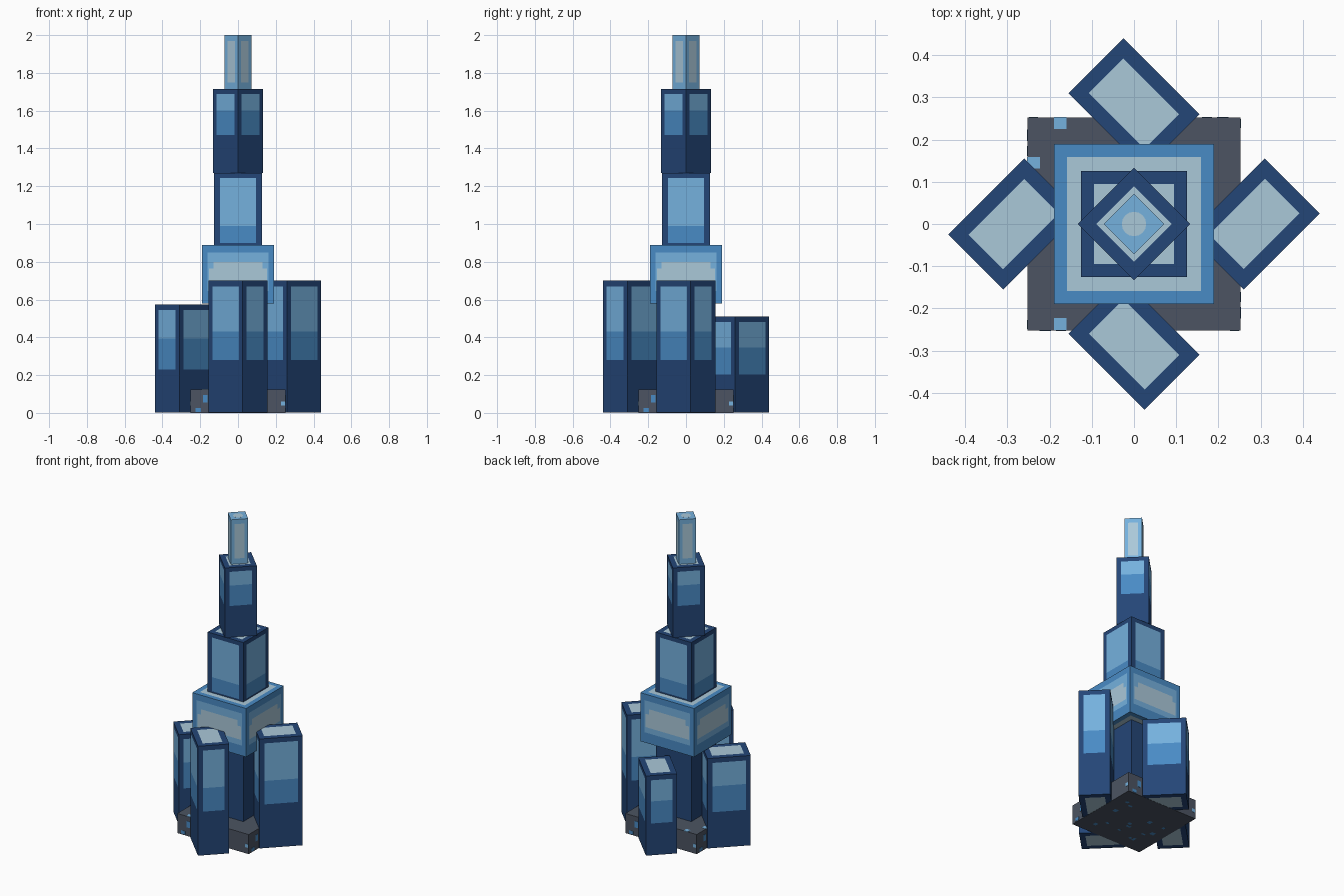
import bpy, bmesh, math, random
from mathutils import Vector, Matrix

if "Cube" in bpy.data.objects:
    bpy.data.objects.remove(bpy.data.objects["Cube"], do_unlink=True)


def make_material(name, rgb):
    lin = [((c / 255 + 0.055) / 1.055) ** 2.4 for c in rgb] + [1.0]
    m = bpy.data.materials.new(name)
    m.use_nodes = True
    m.diffuse_color = lin
    m.node_tree.nodes["Principled BSDF"].inputs["Base Color"].default_value = lin
    return m


NAVY, MID, LIGHT, PALE, GREY = range(5)
MATERIALS = [
    make_material("navy", (36, 70, 119)),
    make_material("medium blue", (73, 139, 197)),
    make_material("light blue", (117, 177, 222)),
    make_material("pale blue", (170, 200, 217)),
    make_material("slate grey", (76, 84, 98)),
]


def finish(bm, name, loc=(0, 0, 0), angle=0):
    me = bpy.data.meshes.new(name)
    bm.to_mesh(me)
    bm.free()
    for m in MATERIALS:
        me.materials.append(m)
    ob = bpy.data.objects.new(name, me)
    ob.location = loc
    ob.rotation_euler.z = math.radians(angle)
    bpy.context.collection.objects.link(ob)
    return ob


def block(name, size, z0, z1, main, panes=(), cap=None, loc=(0, 0), angle=0):
    """Box with painted panes cut into its sides: (inset, low, high, colour).
    cap = (inset, colour) paints the middle of the top and underside."""
    hx, hy = size[0] / 2, size[1] / 2
    bm = bmesh.new()
    bmesh.ops.create_cube(bm, size=1, matrix=Matrix.Translation((0, 0, (z0 + z1) / 2))
                          @ Matrix.Diagonal((size[0], size[1], z1 - z0, 1)))
    insets = {p[0] for p in panes} | ({cap[0]} if cap else set())
    cuts = [((0, 0, z), (0, 0, 1)) for z in {v for p in panes for v in p[1:3]}]
    for i in insets:
        for s in (-1, 1):
            cuts.append(((s * (hx - i), 0, 0), (1, 0, 0)))
            cuts.append(((0, s * (hy - i), 0), (0, 1, 0)))
    for co, no in cuts:
        bmesh.ops.bisect_plane(bm, geom=bm.verts[:] + bm.edges[:] + bm.faces[:],
                               dist=1e-5, plane_co=co, plane_no=no)
    bm.normal_update()
    for f in bm.faces:
        c, n = f.calc_center_median(), f.normal
        f.material_index = main
        if abs(n.z) > 0.5:
            if cap and abs(c.x) < hx - cap[0] and abs(c.y) < hy - cap[0]:
                f.material_index = cap[1]
            continue
        across, half = (c.y, hy) if abs(n.x) > 0.5 else (c.x, hx)
        for inset, low, high, colour in panes:
            if abs(across) < half - inset and low < c.z < high:
                f.material_index = colour
    return finish(bm, name, (loc[0], loc[1], 0), angle)


def fleck(name, centre, size, colour):
    bm = bmesh.new()
    bmesh.ops.create_cube(bm, size=1, matrix=Matrix.Translation(centre)
                          @ Matrix.Diagonal((*size, 1)))
    for f in bm.faces:
        f.material_index = colour
    return finish(bm, name)


# Stone base and the column rising from it
block("base", (0.505, 0.505), 0, 0.125, GREY)
block("core_column", (0.25, 0.25), 0.1, 0.6, NAVY)

# Four outer towers: centre, turn, height, height of the colour change
for side, loc, angle, h, split in (
        ("left", (0.285, 0), 45, 0.70, 0.43),
        ("right", (-0.285, 0), 45, 0.575, 0.395),
        ("front", (0, -0.285), -45, 0.70, 0.43),
        ("back", (0, 0.285), -45, 0.51, 0.345)):
    low = 0.40 * h
    block(side + "_tower", (0.255, 0.184), 0.001, h, NAVY,
          [(0.029, low, split, MID), (0.029, split, h - 0.03, LIGHT)],
          (0.034, PALE), loc, angle)

# Stacked centre tower
block("wide_stage", (0.38, 0.38), 0.58, 0.89, MID,
      [(0.028, 0.645, 0.85, LIGHT), (0.036, 0.68, 0.765, PALE),
       (0.06, 0.68, 0.80, PALE)], (0.031, PALE))
block("middle_stage", (0.252, 0.252), 0.89, 1.27, NAVY,
      [(0.03, 0.90, 0.99, MID), (0.03, 0.99, 1.243, LIGHT)], (0.031, PALE))
block("upper_stage", (0.188, 0.188), 1.27, 1.715, NAVY,
      [(0.028, 1.47, 1.60, MID), (0.028, 1.60, 1.688, LIGHT)], (0.031, PALE), angle=45)
block("spire", (0.102, 0.102), 1.715, 2.0, LIGHT,
      [(0.022, 1.75, 1.97, PALE)], angle=45)

# Round plate on the spire
bm = bmesh.new()
bmesh.ops.create_cone(bm, cap_ends=True, segments=16, radius1=0.029, radius2=0.029,
                      depth=0.002, matrix=Matrix.Translation((0, 0, 1.9995)))
for f in bm.faces:
    f.material_index = PALE
finish(bm, "spire_cap")

# Blue flecks on the base: sides, top and underside
for k in range(4):
    turn = Matrix.Rotation(k * math.pi / 2, 4, 'Z')
    for x, z, w, t, colour in ((-0.173, 0.075, 0.024, 0.04, MID),
                               (-0.21, 0.016, 0.028, 0.02, MID),
                               (0.238, 0.05, 0.022, 0.022, LIGHT)):
        ob = fleck("base_side_fleck", (x, -0.2525, z), (w, 0.003, t), colour)
        ob.rotation_euler.z = k * math.pi / 2
for x, y in ((-0.175, 0.239), (-0.238, 0.145), (-0.175, -0.237)):
    fleck("base_top_fleck", (x, y, 0.125), (0.03, 0.028, 0.003), LIGHT)
random.seed(4)
for i in range(14):
    fleck("base_underside_fleck",
          (random.uniform(-0.2, 0.2), random.uniform(-0.2, 0.2), 0.0008),
          (random.uniform(0.012, 0.03), random.uniform(0.012, 0.03), 0.002), MID)
